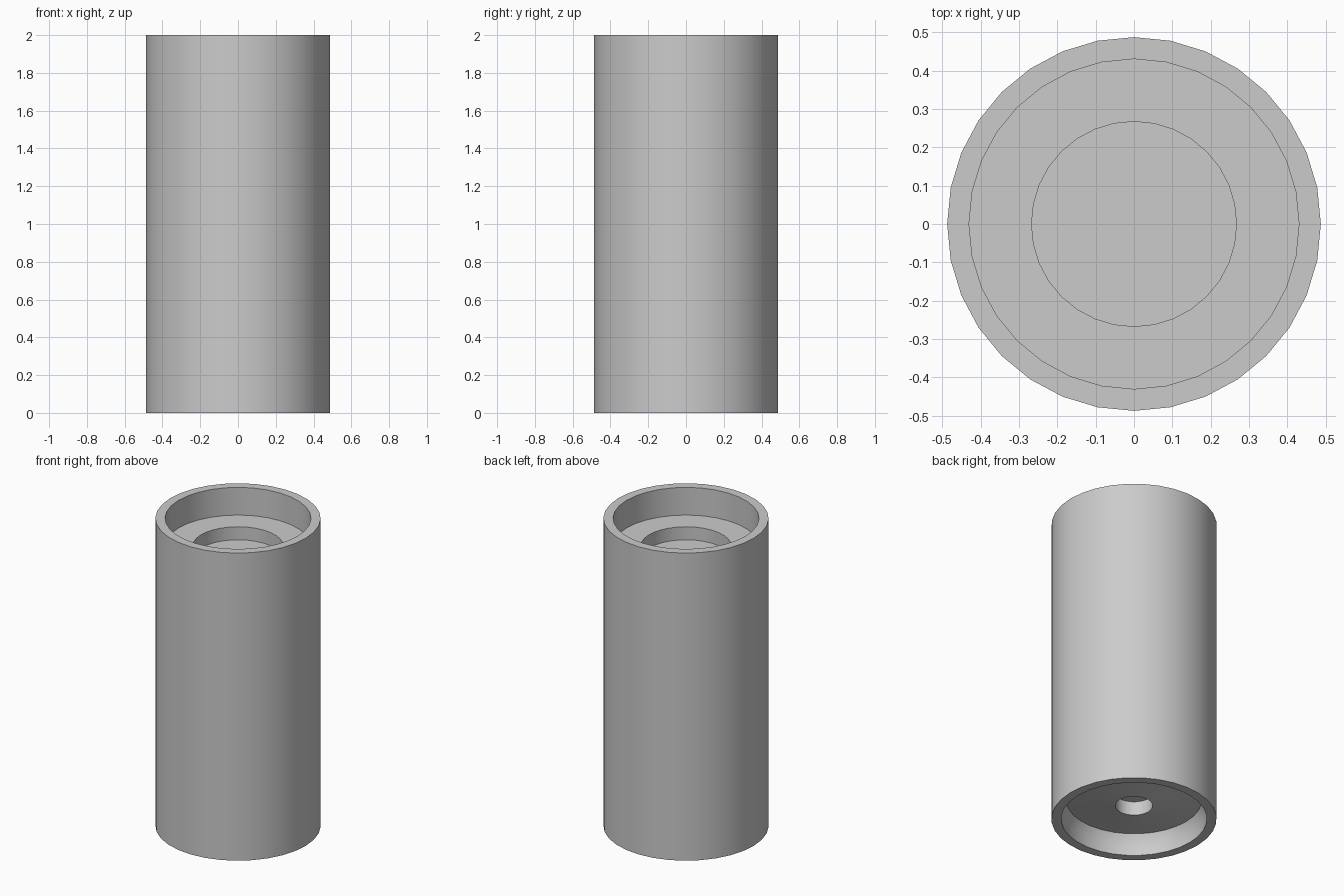
import bpy, bmesh, math

if "Cube" in bpy.data.objects:
    bpy.data.objects.remove(bpy.data.objects["Cube"])

SIDES = 32

# Closed half-profile (radius, height), from lower centre to upper centre
PROFILE = [
    (0.0, 0.18), (0.11, 0.18),     # bottom socket ceiling
    (0.11, 0.09), (0.40, 0.13),    # gently coned underside
    (0.43, 0.07), (0.43, 0.0),     # tapered lip of the lower recess
    (0.487, 0.0), (0.487, 2.0),    # outer wall
    (0.43, 2.0), (0.43, 1.82),     # upper recess
    (0.267, 1.82), (0.267, 1.735), # inner step
    (0.0, 1.735),
]


def lathe(name, profile):
    bm = bmesh.new()
    verts = [bm.verts.new((r, 0, z)) for r, z in profile]
    edges = [bm.edges.new(pair) for pair in zip(verts, verts[1:])]
    bmesh.ops.spin(bm, geom=verts + edges, cent=(0, 0, 0), axis=(0, 0, 1),
                   angle=math.tau, steps=SIDES, use_duplicate=False)
    bmesh.ops.remove_doubles(bm, verts=bm.verts, dist=1e-4)
    bmesh.ops.recalc_face_normals(bm, faces=bm.faces)
    mesh = bpy.data.meshes.new(name)
    bm.to_mesh(mesh)
    bm.free()
    obj = bpy.data.objects.new(name, mesh)
    bpy.context.collection.objects.link(obj)
    return obj


# Cylindrical body with recessed ends
body = lathe("recessed_cylinder", PROFILE)
bpy.context.view_layer.objects.active = body
body.select_set(True)
bpy.ops.object.shade_smooth_by_angle(angle=math.radians(30))
